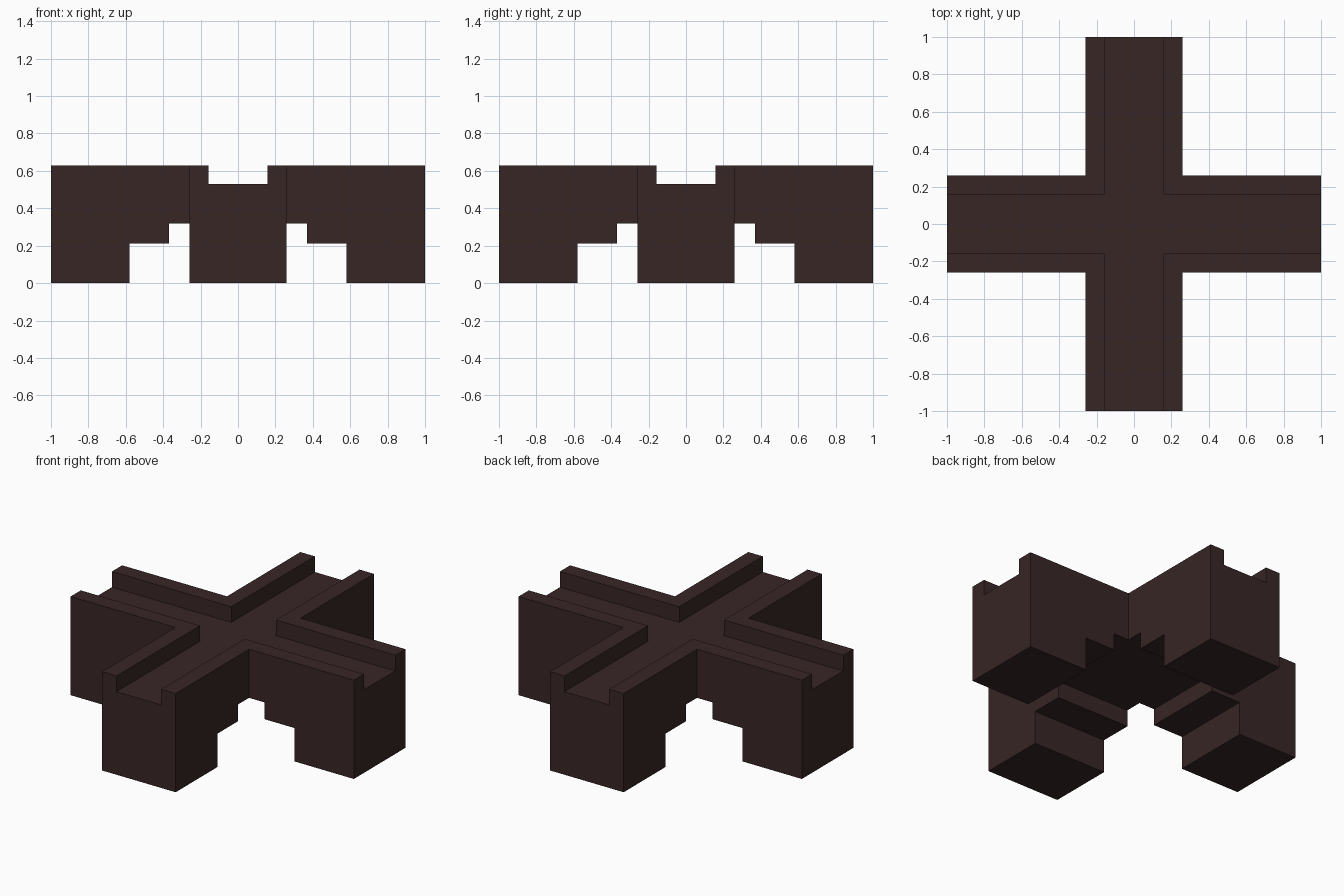
import bpy
import bmesh
from mathutils import Matrix, Vector

if "Cube" in bpy.data.objects:
    bpy.data.objects.remove(bpy.data.objects["Cube"], do_unlink=True)

# One dark brown colour
brown = bpy.data.materials.new("dark_brown")
brown.use_nodes = True
colour = (0.040, 0.019, 0.019, 1.0)
brown.diffuse_color = colour
shader = next(n for n in brown.node_tree.nodes if n.type == "BSDF_PRINCIPLED")
shader.inputs["Base Color"].default_value = colour
shader.inputs["Roughness"].default_value = 0.9


def prism(name, outline, bottom, top):
    """Extrude a flat outline upwards into a solid."""
    bm = bmesh.new()
    face = bm.faces.new([bm.verts.new((p.x, p.y, bottom)) for p in outline])
    result = bmesh.ops.extrude_face_region(bm, geom=[face])
    raised = [v for v in result["geom"] if isinstance(v, bmesh.types.BMVert)]
    bmesh.ops.translate(bm, verts=raised, vec=(0, 0, top - bottom))
    bmesh.ops.recalc_face_normals(bm, faces=bm.faces)
    mesh = bpy.data.meshes.new(name)
    bm.to_mesh(mesh)
    bm.free()
    mesh.materials.append(brown)
    obj = bpy.data.objects.new(name, mesh)
    bpy.context.collection.objects.link(obj)
    return obj


def turned(points):
    """Repeat the points for each quarter turn."""
    return [Matrix.Rotation(turn * 1.5707963, 2) @ Vector(p)
            for turn in range(4) for p in points]


def cross(half_width, reach):
    return turned([(reach, -half_width), (reach, half_width),
                   (half_width, half_width)])


def square(half):
    return turned([(half, half)])


# Cross-shaped body with four equal arms
body = prism("cross_body", cross(0.26, 1.0), 0.0, 0.63)

# Top channel, then the two steps of the arch under the arms
cutters = [
    prism("channel_cutter", cross(0.158, 1.2), 0.53, 0.8),
    prism("lower_arch_cutter", square(0.58), -0.2, 0.213),
    prism("upper_arch_cutter", square(0.37), -0.3, 0.32),
]
for cutter in cutters:
    cutter.hide_render = True
    cut = body.modifiers.new(cutter.name, "BOOLEAN")
    cut.operation = "DIFFERENCE"
    cut.solver = "EXACT"
    cut.object = cutter

# Bake the cuts into the body and discard the cutters
bpy.context.view_layer.update()
evaluated = body.evaluated_get(bpy.context.evaluated_depsgraph_get())
carved = bpy.data.meshes.new_from_object(evaluated)
body.modifiers.clear()
body.data = carved
for cutter in cutters:
    bpy.data.objects.remove(cutter, do_unlink=True)
